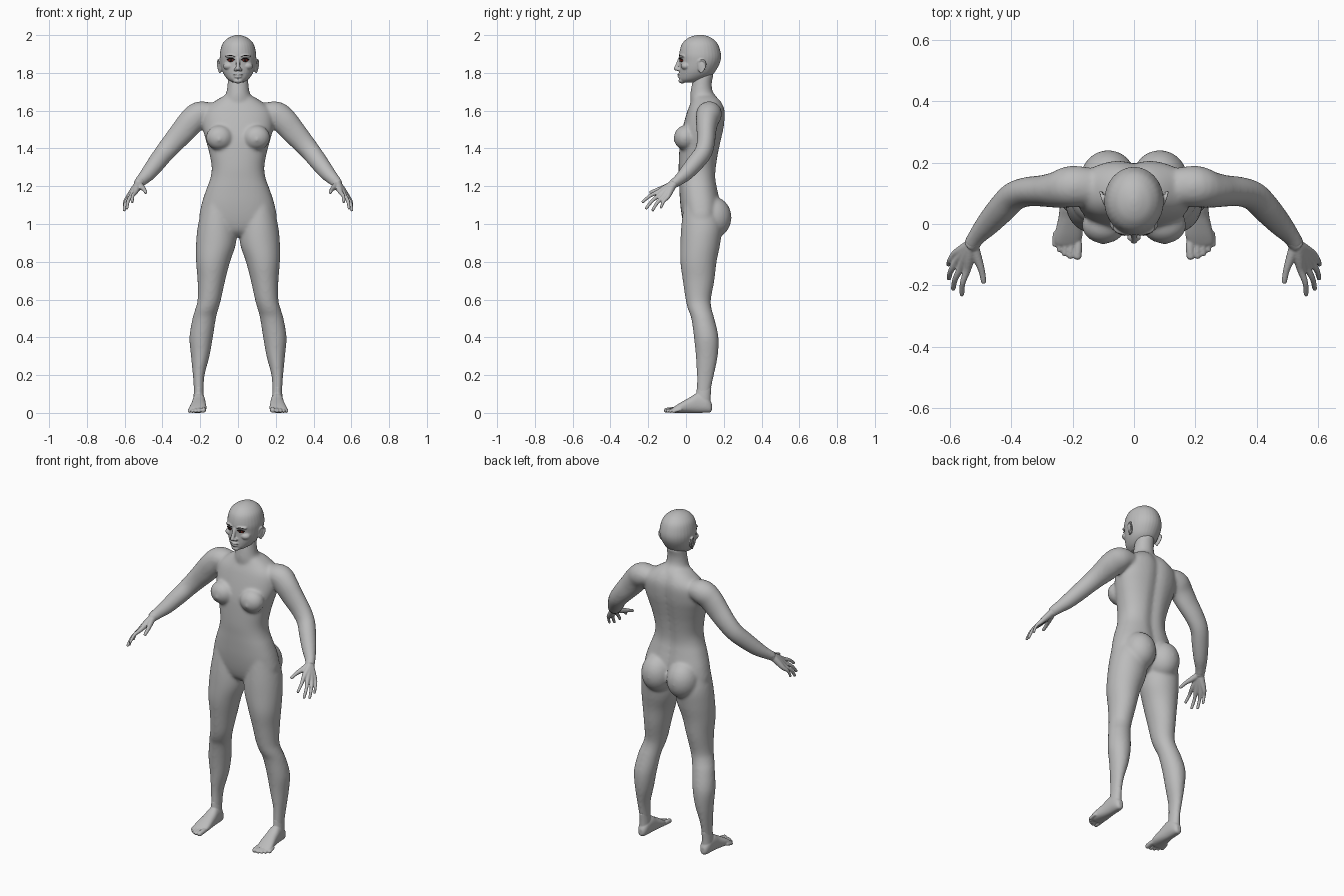
import bpy, bmesh, math
from mathutils import Vector, Matrix


def material(name, rgb):
    m = bpy.data.materials.new(name)
    m.diffuse_color = (*rgb, 1)
    return m


GREY = material("body grey", (0.5, 0.5, 0.5))
RED = material("eye dark red", (0.16, 0.02, 0.012))
DARK = material("lash black", (0.012, 0.01, 0.01))


def smooth_path(pts, steps=4):
    """Catmull-Rom resampling of (x, y, z, ru, rv) rows."""
    out = []
    for i in range(len(pts) - 1):
        p = [pts[max(0, min(len(pts) - 1, i + k))] for k in (-1, 0, 1, 2)]
        for s in range(steps):
            t = s / steps
            out.append([0.5 * (2 * b + (c - a) * t + (2 * a - 5 * b + 4 * c - d) * t * t
                               + (3 * b - a - 3 * c + d) * t ** 3) for a, b, c, d in zip(*p)])
    out.append(list(pts[-1]))
    return out


def loft(bm, pts, axis=None, power=2.0, sides=32, both=True, groove=0.0):
    """Closed skin through elliptical rings; axis 'Z' or 'Y' keeps the rings parallel."""
    rows = smooth_path(pts)
    centres = [Vector(r[:3]) for r in rows]
    span = (centres[-1] - centres[0]).normalized()
    ref = Vector((0, 0, 1)) if abs(span.y) > 0.75 else Vector((0, 1, 0))
    for sx in ((1, -1) if both else (1,)):
        rings = []
        for i, (c, r) in enumerate(zip(centres, rows)):
            if axis:
                u = Vector((1, 0, 0))
                v = Vector((0, 1, 0)) if axis == 'Z' else Vector((0, 0, 1))
            else:
                t = (centres[min(i + 1, len(rows) - 1)] - centres[max(i - 1, 0)]).normalized()
                u = t.cross(ref).normalized()
                v = u.cross(t).normalized()
            ring = []
            for k in range(sides):
                a = 2 * math.pi * k / sides
                ca, sa = math.cos(a), math.sin(a)
                pu = math.copysign(abs(ca) ** (2 / power), ca) * max(r[3], 0.001)
                pv = math.copysign(abs(sa) ** (2 / power), sa) * max(r[4], 0.001)
                p = c + u * pu + v * pv
                if groove and sa > 0:
                    p.y -= groove * math.exp(-(p.x / 0.03) ** 2)
                ring.append(bm.verts.new((p.x * sx, p.y, p.z)))
            rings.append(ring)
        for a, b in zip(rings, rings[1:]):
            for k in range(sides):
                j = (k + 1) % sides
                bm.faces.new((a[k], a[j], b[j], b[k]))
        bm.faces.new(rings[0])
        bm.faces.new(rings[-1])


def tube(bm, pts, both=True, sides=14):
    """Round tube through (x, y, z, r) with rounded tips."""
    p = [(x, y, z, r, r) for x, y, z, r in pts]

    def tip(end, prev):
        e = Vector(end[:3])
        d = (e - Vector(prev[:3])).normalized()
        r = end[3]
        return [(*(e + d * r * f), r * g, r * g) for f, g in ((0.6, 0.8), (0.95, 0.25))]

    loft(bm, tip(p[0], p[1])[::-1] + p + tip(p[-1], p[-2]), sides=sides, both=both)


def ball(bm, c, r, both=True, rot=0.0):
    for sx in ((1, -1) if both else (1,)):
        m = (Matrix.Translation((c[0] * sx, c[1], c[2])) @ Matrix.Rotation(rot * sx, 4, 'Z')
             @ Matrix.Diagonal((*r, 1)))
        bmesh.ops.create_uvsphere(bm, u_segments=24, v_segments=14, radius=1, matrix=m)


def finish(bm, name, mat, voxel=0.0, rounds=0):
    bmesh.ops.recalc_face_normals(bm, faces=bm.faces)
    for f in bm.faces:
        f.smooth = True
    me = bpy.data.meshes.new(name)
    bm.to_mesh(me)
    bm.free()
    me.materials.append(mat)
    ob = bpy.data.objects.new(name, me)
    bpy.context.collection.objects.link(ob)
    if voxel:
        rm = ob.modifiers.new("Fuse", 'REMESH')
        rm.mode = 'VOXEL'
        rm.voxel_size = voxel
        rm.use_smooth_shade = True
        sm = ob.modifiers.new("Soften", 'SMOOTH')
        sm.factor = 0.5
        sm.iterations = rounds
    return ob


def stack(rows):
    """(z, centre x, half width, front y, back y) -> loft rows."""
    return [(cx, (f + b) / 2, z, w, (b - f) / 2) for z, cx, w, f, b in rows]


# Body: torso, neck, legs and arms fused together
bm = bmesh.new()
loft(bm, stack([
    (1.685, 0, .06, .035, .15), (1.655, 0, .115, .03, .185), (1.60, 0, .18, .008, .208),
    (1.52, 0, .188, -.015, .204), (1.45, 0, .172, -.03, .19), (1.38, 0, .153, -.036, .175),
    (1.30, 0, .139, -.039, .163), (1.24, 0, .147, -.037, .16), (1.18, 0, .169, -.035, .17),
    (1.10, 0, .194, -.03, .185), (1.02, 0, .203, -.018, .18), (.965, 0, .15, 0, .15),
    (.935, 0, .07, .03, .11)]), 'Z', 2.3, 48, both=False, groove=.013)
loft(bm, stack([(1.80, 0, .052, .04, .15), (1.75, 0, .055, .033, .137), (1.70, 0, .061, .024, .142),
                (1.66, 0, .078, .022, .172), (1.60, 0, .10, .03, .19)]), 'Z', both=False)
loft(bm, stack([
    (1.12, .11, .07, -.01, .15), (1.0, .111, .1, -.024, .19), (.9, .116, .106, -.03, .182),
    (.8, .132, .09, -.03, .162), (.7, .141, .073, -.017, .15), (.6, .152, .062, -.002, .132),
    (.55, .165, .061, .01, .136), (.5, .179, .062, .028, .15), (.4, .195, .062, .042, .172),
    (.3, .2, .049, .052, .168), (.2, .208, .031, .057, .148), (.12, .208, .026, .056, .132),
    (.06, .208, .026, .055, .125)]), 'Z')
loft(bm, [(.13, .12, 1.59, .05, .06), (.2, .122, 1.582, .068, .068), (.245, .112, 1.545, .07, .06),
          (.29, .108, 1.492, .066, .052), (.345, .105, 1.43, .058, .048),
          (.39, .09, 1.377, .052, .047), (.43, .05, 1.325, .048, .046),
          (.475, .0, 1.268, .041, .039), (.51, -.04, 1.232, .032, .029),
          (.53, -.07, 1.21, .028, .025)])
ball(bm, (.098, -.004, 1.457), (.072, .06, .066))
ball(bm, (.1, -.058, 1.446), (.012, .011, .012))
ball(bm, (.084, .143, 1.035), (.092, .098, .11))
finish(bm, "body", GREY, .008, 10)

# Head with nose, lips, chin, brow, cheeks and ears
bm = bmesh.new()
loft(bm, stack([
    (2.001, 0, .008, .065, .085), (1.995, 0, .03, .035, .113), (1.98, 0, .059, .004, .143),
    (1.95, 0, .084, -.023, .17), (1.90, 0, .096, -.036, .185), (1.86, 0, .095, -.034, .182),
    (1.82, 0, .087, -.035, .163), (1.79, 0, .074, -.036, .14), (1.765, 0, .054, -.035, .10),
    (1.75, 0, .03, -.027, .06)]), 'Z', both=False)
tube(bm, [(0, -.032, 1.875, .010), (0, -.043, 1.848, .010), (0, -.053, 1.823, .012)], both=False)
ball(bm, (.013, -.042, 1.818), (.01, .012, .009))
ball(bm, (0, -.033, 1.792), (.025, .013, .006), both=False)
ball(bm, (0, -.032, 1.779), (.021, .013, .007), both=False)
ball(bm, (0, -.02, 1.758), (.026, .02, .014), both=False)
ball(bm, (.038, -.022, 1.889), (.032, .014, .009), rot=.3)
ball(bm, (.052, -.003, 1.836), (.028, .023, .02), rot=.4)
ball(bm, (.094, .08, 1.833), (.008, .02, .032), rot=-.3)
tube(bm, [(.092, .066, 1.84, .005), (.097, .068, 1.862, .005), (.104, .087, 1.869, .005),
          (.108, .103, 1.852, .005), (.104, .098, 1.825, .005), (.096, .08, 1.802, .006)])
finish(bm, "head", GREY, .004, 3)

# Hands: palm, four fingers and thumb
bm = bmesh.new()
loft(bm, [(.515, -.05, 1.226, .026, .025), (.53, -.07, 1.21, .027, .024)])
wrist = Vector((.528, -.068, 1.211))
fingers = [((.543, -.150, 1.168), (.56, -.228, 1.118)), ((.563, -.142, 1.152), (.588, -.21, 1.084)),
           ((.577, -.122, 1.142), (.602, -.176, 1.074)), ((.583, -.098, 1.142), (.604, -.132, 1.088))]
for i, (knuckle, tip) in enumerate(fingers):
    k, t = Vector(knuckle), Vector(tip)
    start = wrist + (k - wrist) * .12
    mid = k.lerp(t, .5) + Vector((.006, -.003, .005))
    r = .0095 if i < 3 else .0085
    tube(bm, [(*start, .02), (*start.lerp(k, .5), .0175), (*k, .0125), (*mid, r), (*t, r * .85)])
tube(bm, [(.522, -.075, 1.207, .018), (.508, -.115, 1.193, .015), (.496, -.15, 1.182, .011),
          (.489, -.187, 1.168, .009)])
finish(bm, "hands", GREY, .004, 3)

# Feet: heel to ball, then five toes
bm = bmesh.new()
loft(bm, [(.207, .137, .03, .012, .016), (.207, .128, .034, .022, .031), (.207, .105, .046, .03, .045),
          (.207, .06, .052, .034, .052), (.208, .02, .041, .038, .041), (.212, -.03, .027, .045, .027),
          (.216, -.058, .018, .043, .018), (.217, -.07, .015, .036, .012)], 'Y', 2.3)
for x, tip_y, r in ((.182, -.104, .0135), (.205, -.104, .0105), (.223, -.096, .010),
                    (.240, -.083, .0095), (.255, -.066, .009)):
    tube(bm, [(x * .8 + .043, -.03, .017, r), (x, tip_y + .035, .018, r), (x + .002, tip_y, r, r)])
loft(bm, stack([(.14, .208, .024, .058, .135), (.09, .208, .027, .053, .131),
                (.04, .208, .029, .05, .13)]), 'Z')
finish(bm, "feet", GREY, .004, 3)

# Eyes, pupils, lash lines and brows
bm = bmesh.new()
ball(bm, (.037, -.0205, 1.867), (.018, .0125, .009), rot=.25)
finish(bm, "eyes", RED)
bm = bmesh.new()
ball(bm, (.037, -.032, 1.867), (.006, .003, .006), rot=.25)
finish(bm, "pupils", DARK)
bm = bmesh.new()
tube(bm, [(.017, -.031, 1.869, .002), (.028, -.035, 1.876, .0025), (.042, -.032, 1.877, .0025),
          (.058, -.02, 1.870, .002)], sides=8)
finish(bm, "lash_lines", DARK)
bm = bmesh.new()
tube(bm, [(.018, -.035, 1.887, .002), (.036, -.0355, 1.892, .0022), (.058, -.026, 1.890, .0015)], sides=8)
finish(bm, "eyebrows", DARK)
